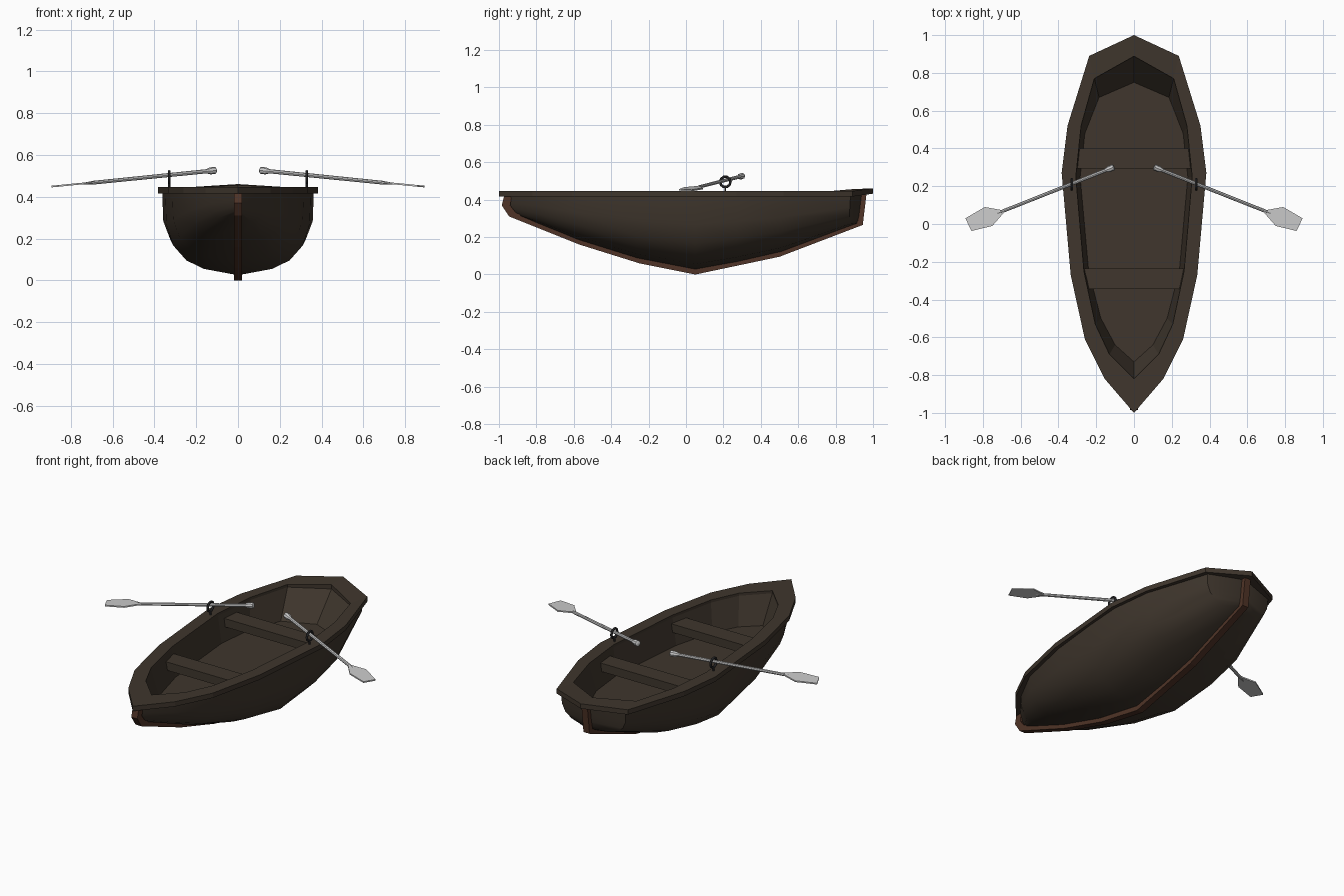
import bpy, bmesh, math
from mathutils import Vector

if "Cube" in bpy.data.objects:
    bpy.data.objects.remove(bpy.data.objects["Cube"])


def material(name, rgb):
    m = bpy.data.materials.new(name)
    m.diffuse_color = (*rgb, 1)
    m.use_nodes = True
    m.node_tree.nodes["Principled BSDF"].inputs["Base Color"].default_value = m.diffuse_color
    return m


WOOD = material("dark_wood", (0.05, 0.037, 0.026))
KEEL = material("red_wood", (0.08, 0.034, 0.02))
IRON = material("iron", (0.03, 0.03, 0.032))


def finish(name, bm, mat=None, smooth=None):
    bmesh.ops.remove_doubles(bm, verts=bm.verts, dist=1e-5)
    bmesh.ops.recalc_face_normals(bm, faces=bm.faces)
    me = bpy.data.meshes.new(name)
    bm.to_mesh(me)
    bm.free()
    ob = bpy.data.objects.new(name, me)
    bpy.context.collection.objects.link(ob)
    if mat:
        me.materials.append(mat)
    if smooth:
        bpy.ops.object.select_all(action='DESELECT')
        bpy.context.view_layer.objects.active = ob
        ob.select_set(True)
        bpy.ops.object.shade_smooth_by_angle(angle=math.radians(smooth))
    return ob


def loft(bm, rings, closed=True, wrap=False):
    vs = [[bm.verts.new(p) for p in r] for r in rings]
    n = len(vs[0])
    pairs = list(zip(vs, vs[1:])) + ([(vs[-1], vs[0])] if wrap else [])
    for a, b in pairs:
        for i in range(n if closed else n - 1):
            j = (i + 1) % n
            bm.faces.new((a[i], a[j], b[j], b[i]))
    return vs


def outline(half, z, stern_lift=0.0):
    """Half outline (bow to stern) mirrored to a closed ring."""
    full = half + [(-x, y) for x, y in half[-2:0:-1]]
    return [(x, y, z + (stern_lift if x == 0 and y > 0 else 0)) for x, y in full]


def prism(bm, pts, offset):
    a = [Vector(p) - Vector(offset) for p in pts]
    b = [Vector(p) + Vector(offset) for p in pts]
    vs = loft(bm, [a, b])
    bm.faces.new(vs[0])
    bm.faces.new(vs[1])


# Hull: one cross-section scaled along stations (y top, y bottom, half width, bottom z)
section = [(1, 1), (.985, .6), (.89, .35), (.71, .175), (.47, .075), (0, 0)]
section = section + [(-x, z) for x, z in section[-2::-1]]
stations = [(-.965, -.925, 0, .32), (-.80, -.79, .135, .27), (-.60, -.58, .24, .185),
            (-.26, -.26, .315, .085), (.05, .05, .348, .025), (.27, .27, .363, .065),
            (.51, .51, .335, .12), (.88, .87, .215, .255), (.945, .925, 0, .275)]
rings = [[(fx * w, yb + (yt - yb) * fz, zb + (.43 - zb) * fz) for fx, fz in section]
         for yt, yb, w, zb in stations]
bm = bmesh.new()
loft(bm, rings, closed=False)
finish("hull", bm, WOOD, 35)

# Gunwale rim
outer = [(0, -1), (.155, -.82), (.26, -.61), (.335, -.27),
         (.383, .27), (.352, .52), (.237, .89), (0, 1)]
inner = [(0, -.82), (.13, -.69), (.205, -.53), (.265, -.25),
         (.308, .25), (.28, .52), (.21, .77), (0, .888)]
bm = bmesh.new()
loft(bm, [outline(outer, .417, .015), outline(outer, .446, .015),
          outline(inner, .446, .01), outline(inner, .417, .01)], wrap=True)
finish("gunwale", bm, WOOD)

# Inner walls and floor
floor = [(0, -.73), (.1, -.64), (.175, -.50), (.24, -.25),
         (.285, .25), (.26, .48), (.185, .67), (0, .75)]
bm = bmesh.new()
vs = loft(bm, [outline(inner, .43), outline(floor, .27)])
bm.faces.new(vs[1])
inside = finish("inner_lining", bm, WOOD)
inside.data.flip_normals()

# Keel strip from stem to sternpost
keel_out = [(-.97, .43), (-.985, .37), (-.945, .31), (-.57, .16), (-.25, .06),
            (.05, 0), (.5, .095), (.945, .265), (.965, .43)]
keel_in = [(-.93, .43), (-.94, .37), (-.91, .33), (-.56, .20), (-.25, .10),
           (.05, .045), (.5, .135), (.91, .30), (.93, .43)]
bm = bmesh.new()
rings = [[(-.02, *o), (.02, *o), (.02, *i), (-.02, *i)] for o, i in zip(keel_out, keel_in)]
vs = loft(bm, rings)
bm.faces.new(vs[0])
bm.faces.new(vs[-1])
finish("keel", bm, KEEL)

# Seats
for name, y0, y1, w in (("rear_seat", .295, .40, .30), ("front_seat", -.345, -.235, .265)):
    bm = bmesh.new()
    prism(bm, [(-w, y0, .375), (w, y0, .375), (w, y1, .375), (-w, y1, .375)], (0, 0, .025))
    finish(name, bm, WOOD)

# Oars and oarlocks, one set per side
grip, tip = Vector((.105, .302, .527)), Vector((.74, .05, .463))
axis = (tip - grip).normalized()
side_v = axis.cross(Vector((0, 0, 1))).normalized()
up_v = side_v.cross(axis)
length = (tip - grip).length
shaft = [(0, .011), (.004, .017), (.03, .017), (.05, .010), (length - .05, .009), (length, .004)]
blade = [(.68, .07), (.79, .09), (.893, .03), (.86, -.037), (.75, -.01)]

for side, s in (("right", 1), ("left", -1)):
    flip = lambda p: (s * p[0], p[1], p[2])
    bm = bmesh.new()
    rings = []
    for d, r in shaft:
        rings.append([flip(grip + axis * d + r * (math.cos(a) * side_v + math.sin(a) * up_v))
                      for a in (k * math.tau / 8 for k in range(8))])
    vs = loft(bm, rings)
    bm.faces.new(vs[0])
    bm.faces.new(vs[-1])
    prism(bm, [(s * x, y, .527 - .099 * (x - .105)) for x, y in blade], (0, 0, .004))
    finish(side + "_oar", bm, None, 40)

    # Oarlock: upright ring on a short pin
    bm = bmesh.new()
    rings = []
    for k in range(10):
        a = k * math.tau / 10
        ring = []
        for t in (j * math.tau / 6 for j in range(6)):
            r = .028 + .007 * math.cos(t)
            ring.append((s * .33 + .007 * math.sin(t), .21 + r * math.cos(a), .495 + r * math.sin(a)))
        rings.append(ring)
    loft(bm, rings, wrap=True)
    pin = [(s * .33 + .006 * math.cos(t), .21 + .006 * math.sin(t), .453)
           for t in (j * math.tau / 6 for j in range(6))]
    prism(bm, pin, (0, 0, .016))
    finish(side + "_oarlock", bm, IRON, 40)
